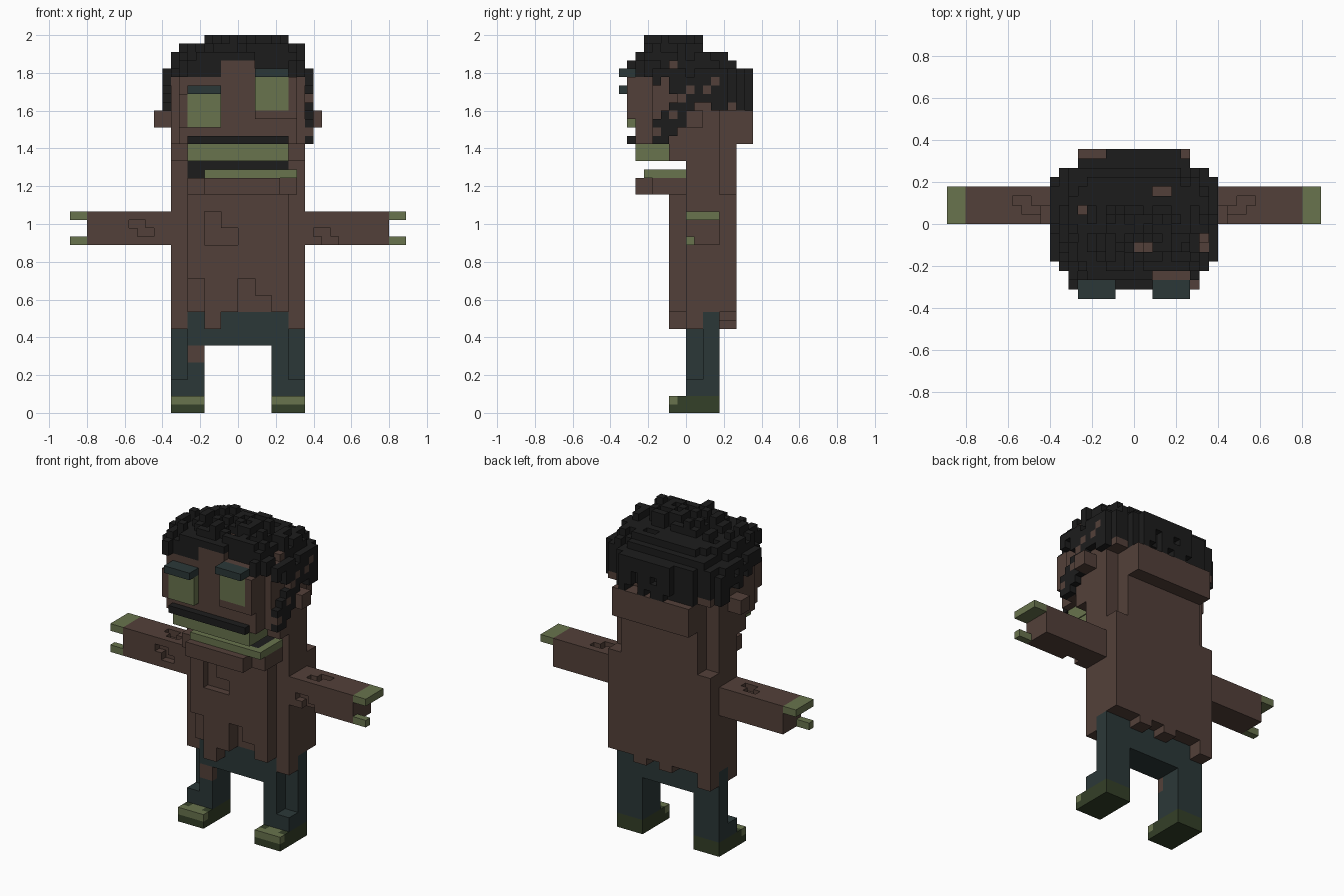
import bpy, bmesh, math, random

if "Cube" in bpy.data.objects:
    bpy.data.objects.remove(bpy.data.objects["Cube"])

random.seed(11)
V = 2 / 45  # one block

COLOURS = [
    ("brown_skin", (0.086, 0.051, 0.041)),
    ("pale_green", (0.140, 0.172, 0.075)),
    ("teal_cloth", (0.024, 0.039, 0.039)),
    ("black_hair", (0.0120, 0.0120, 0.0120)),
    ("dark_green", (0.034, 0.050, 0.021)),
]
SKIN, GREEN, TEAL, BLACK, DARK = range(5)
MATS = []
for label, rgb in COLOURS:
    m = bpy.data.materials.new(label)
    m.diffuse_color = (*rgb, 1)
    m.use_nodes = True
    m.node_tree.nodes["Principled BSDF"].inputs["Base Color"].default_value = m.diffuse_color
    MATS.append(m)


def fill(cells, x0, x1, y0, y1, z0, z1, colour):
    """Fill a range of blocks; colour None carves them away."""
    for x in range(x0, x1):
        for y in range(y0, y1):
            for z in range(z0, z1):
                if colour is None:
                    cells.pop((x, y, z), None)
                else:
                    cells[x, y, z] = colour


def build(name, cells):
    """Skin the blocks with their exposed faces, then merge flat areas."""
    bm = bmesh.new()
    verts = {}
    for c, colour in cells.items():
        for axis in range(3):
            for side in (0, 1):
                n = list(c)
                n[axis] += 2 * side - 1
                if tuple(n) in cells:
                    continue
                ring = []
                for a, b in ((0, 0), (1, 0), (1, 1), (0, 1)):
                    p = list(c)
                    p[axis] += side
                    p[(axis + 1) % 3] += a
                    p[(axis + 2) % 3] += b
                    p = tuple(p)
                    if p not in verts:
                        verts[p] = bm.verts.new([q * V for q in p])
                    ring.append(verts[p])
                if not side:
                    ring.reverse()
                bm.faces.new(ring).material_index = colour
    bmesh.ops.dissolve_limit(bm, angle_limit=math.radians(1), verts=bm.verts,
                             edges=bm.edges, delimit={'MATERIAL'})
    mesh = bpy.data.meshes.new(name)
    bm.to_mesh(mesh)
    bm.free()
    for m in MATS:
        mesh.materials.append(m)
    bpy.context.collection.objects.link(bpy.data.objects.new(name, mesh))


# trousers with outer notches and a bare knee patch
c = {}
fill(c, -8, 8, 0, 4, 8, 12, TEAL)
for a in (-8, 4):
    fill(c, a, a + 4, 0, 4, 2, 8, TEAL)
for a in (-8, 6):
    fill(c, a, a + 2, 0, 2, 4, 12, None)
fill(c, -6, -4, 0, 1, 6, 8, SKIN)
build("trousers", c)

# shoes with pale toe caps
for name, a in (("left_shoe", -8), ("right_shoe", 4)):
    c = {}
    fill(c, a, a + 4, -2, 4, 0, 2, DARK)
    fill(c, a, a + 4, -2, -1, 1, 2, GREEN)
    fill(c, a + 1, a + 3, -1, 0, 1, 2, GREEN)
    build(name, c)

# torso, ragged hem and front panel
c = {}
fill(c, -8, 8, 0, 6, 12, 32, SKIN)
for x0, x1, y0, y1, z0 in ((-8, -6, 4, 6, 10), (-2, 0, 4, 6, 11), (2, 4, 4, 6, 11),
                           (6, 8, 0, 2, 10), (-8, -6, 0, 2, 10)):
    fill(c, x0, x1, y0, y1, z0, 12, SKIN)
for x0, x1, z0 in ((-6, -4, 12), (-4, -2, 10), (-2, 0, 12),
                   (0, 2, 16), (2, 4, 14), (4, 6, 12)):
    fill(c, x0, x1, -2, 0, z0, 26, SKIN)
fill(c, -6, -4, -2, -1, 12, 16, None)
fill(c, -4, -2, -2, -1, 20, 24, None)
fill(c, -2, 0, -2, -1, 20, 22, None)
for a in (-8, 6):
    fill(c, a, a + 2, 4, 6, 26, 32, None)
fill(c, -6, 6, 0, 1, 28, 30, BLACK)
build("torso", c)

# lower jaw and teeth
c = {}
fill(c, -4, 5, -6, 0, 26, 28, SKIN)
fill(c, -6, 7, -4, 0, 26, 28, SKIN)
fill(c, -4, 7, -5, 0, 28, 29, GREEN)
fill(c, -3, 6, -4, 0, 28, 29, BLACK)
build("lower_jaw", c)

# arms with small scars and two-pronged hands
for name, s in (("left_arm", -1), ("right_arm", 1)):
    c = {}
    fill(c, 8, 18, 0, 4, 20, 24, SKIN)
    fill(c, 18, 20, 0, 4, 23, 24, GREEN)
    fill(c, 18, 20, 0, 1, 20, 21, GREEN)
    if s < 0:
        fill(c, 10, 12, 0, 1, 21, 22, None)
        fill(c, 11, 13, 0, 1, 22, 23, None)
    else:
        fill(c, 9, 11, 0, 1, 21, 22, None)
        fill(c, 10, 12, 0, 1, 20, 21, None)
    fill(c, 10, 12, 1, 2, 23, 24, None)
    fill(c, 11, 13, 2, 3, 23, 24, None)
    if s < 0:
        c = {(-1 - x, y, z): k for (x, y, z), k in c.items()}
    build(name, c)

# head, face, ears and neck roll
c = {}
fill(c, -8, 8, -2, 0, 30, 32, SKIN)
fill(c, -8, 8, -4, 6, 32, 40, SKIN)
fill(c, -7, 7, -6, -4, 32, 40, SKIN)
fill(c, -8, 8, 5, 6, 37, 40, BLACK)
for a in (-8, 7):
    fill(c, a, a + 1, 0, 6, 37, 40, BLACK)
for a in (-8, 6):
    fill(c, a, a + 2, 4, 6, 32, 36, None)
fill(c, -6, 6, 6, 8, 32, 36, SKIN)
fill(c, -2, 2, -6, -5, 40, 42, SKIN)
for a in (-10, 8):
    fill(c, a, a + 2, 0, 2, 34, 36, SKIN)
fill(c, -6, 6, -6, -2, 30, 32, GREEN)
fill(c, -6, 6, -7, -6, 32, 33, BLACK)
fill(c, -7, -6, -7, -6, 34, 38, SKIN)
fill(c, 2, 7, -7, -6, 35, 40, SKIN)
fill(c, -6, -2, -7, -6, 34, 38, GREEN)
fill(c, 2, 6, -7, -6, 36, 40, GREEN)
fill(c, -6, -2, -8, -6, 38, 39, TEAL)
fill(c, 2, 6, -8, -6, 40, 41, TEAL)
build("head", c)

# rough cap of hair: columns of uneven height on a rounded footprint
BALD = {(2, 3), (3, 3), (-6, 1), (0, -3), (1, -3), (7, -2), (7, -3)}
c = {}
for x in range(-9, 9):
    for y in range(-6, 8):
        side = x in (-9, 8)
        if (side and not -4 <= y < 5) or (y < -5 and abs(x + .5) > 7) \
                or (y == 7 and not -3 <= x < 5) or (y == 6 and abs(x + .5) > 6):
            continue
        u, v = abs((x + .5) / 9), abs((y + 1.2) / 8.5)
        dome = 40.3 + 4 * max(0, 1 - u ** 2.5 - v ** 2.5) ** .5
        top = round(dome + random.choice((-1, -.6, 0, .4, 1)))
        limit = 41 if y >= 6 or side else 42 if y == 5 else 43 if y >= 2 or y < -5 else 45
        top = max(41, min(limit, top))
        low = 40
        if y >= 6:      # nape
            low = 36 + random.choice((0, 0, 1))
        elif side:      # temples
            low = 36 + random.choice((0, 0, 1)) if y >= 0 else 38 if y >= -2 else 39
        for z in range(low, top):
            if (side or y == 7) and random.random() < .1:
                continue
            c[x, y, z] = BLACK
        if (x, y) in BALD:
            c.pop((x, y, top - 1), None)
            c[x, y, max(40, top - 2)] = SKIN
# fringe, bare patch over one brow, and a tuft at the temple
fill(c, -2, 2, -6, -5, 40, 42, None)
fill(c, -2, 2, -6, -5, 42, 43, BLACK)
fill(c, 2, 6, -6, -5, 40, 45, None)
fill(c, 2, 6, -6, -5, 40, 41, SKIN)
fill(c, -7, -6, -7, -6, 40, 42, BLACK)
# right sideburn, stepping back as it rises, with a diagonal bare line
for y0, z0, z1 in ((-4, 32, 35), (-3, 32, 36), (-2, 33, 37), (-1, 34, 38)):
    fill(c, 8, 9, y0, y0 + 1, z0, z1, BLACK)
for y, z in ((-4, 33), (-2, 35), (-1, 37), (0, 38), (2, 38), (3, 39)):
    c[8, y, z] = SKIN
build("hair", c)
